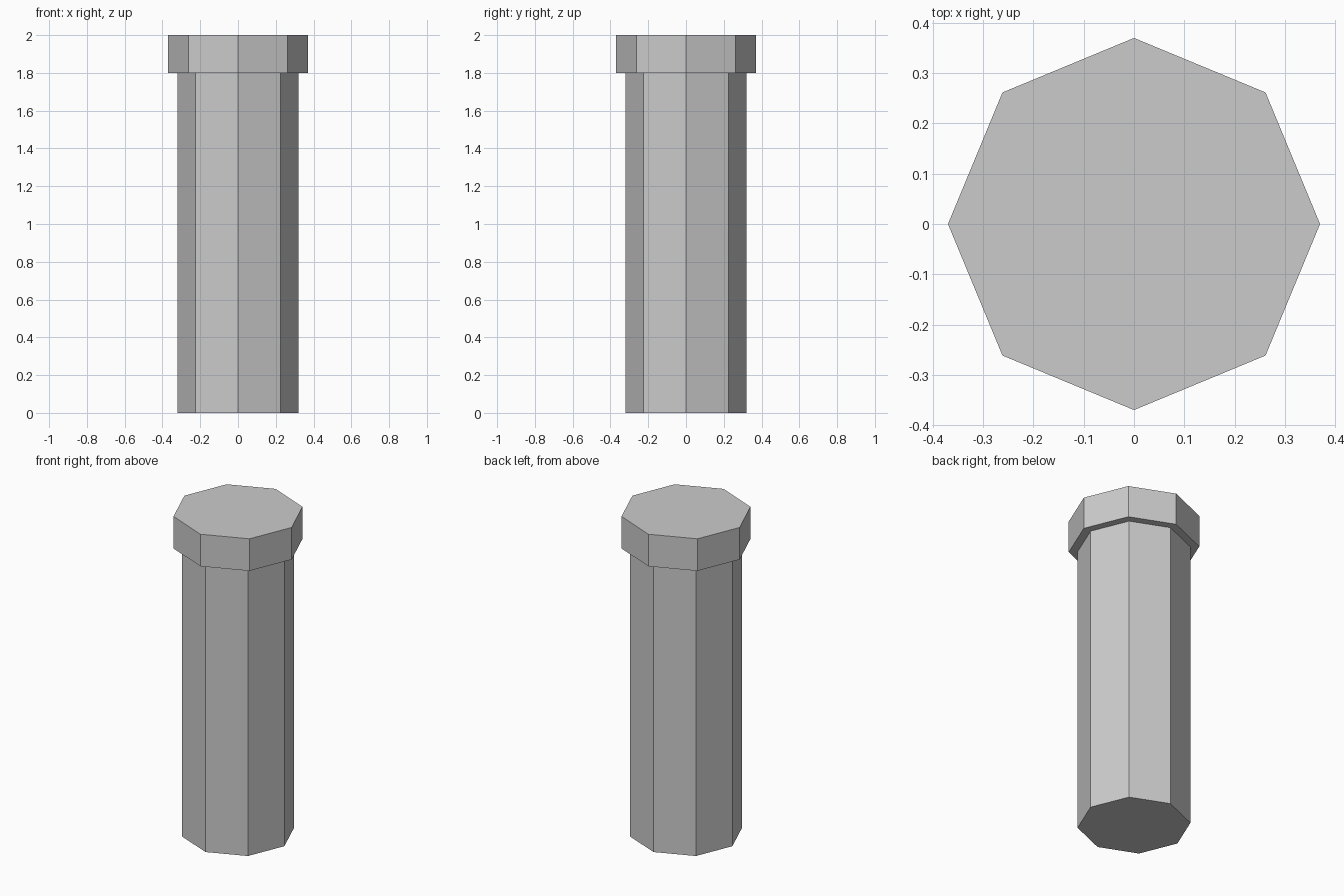
import bpy

if "Cube" in bpy.data.objects:
    bpy.data.objects.remove(bpy.data.objects["Cube"])

SIDES = 8


def octagonal_prism(name, radius, z_bottom, z_top):
    """Flat-shaded eight-sided prism with corners on the x and y axes."""
    bpy.ops.mesh.primitive_cylinder_add(
        vertices=SIDES,
        radius=radius,
        depth=z_top - z_bottom,
        location=(0, 0, (z_bottom + z_top) / 2),
    )
    prism = bpy.context.object
    prism.name = name
    return prism


# Tall shaft standing on the ground
octagonal_prism("shaft", 0.32, 0.0, 1.8)

# Wider cap on top of the shaft
octagonal_prism("cap", 0.37, 1.8, 2.0)
